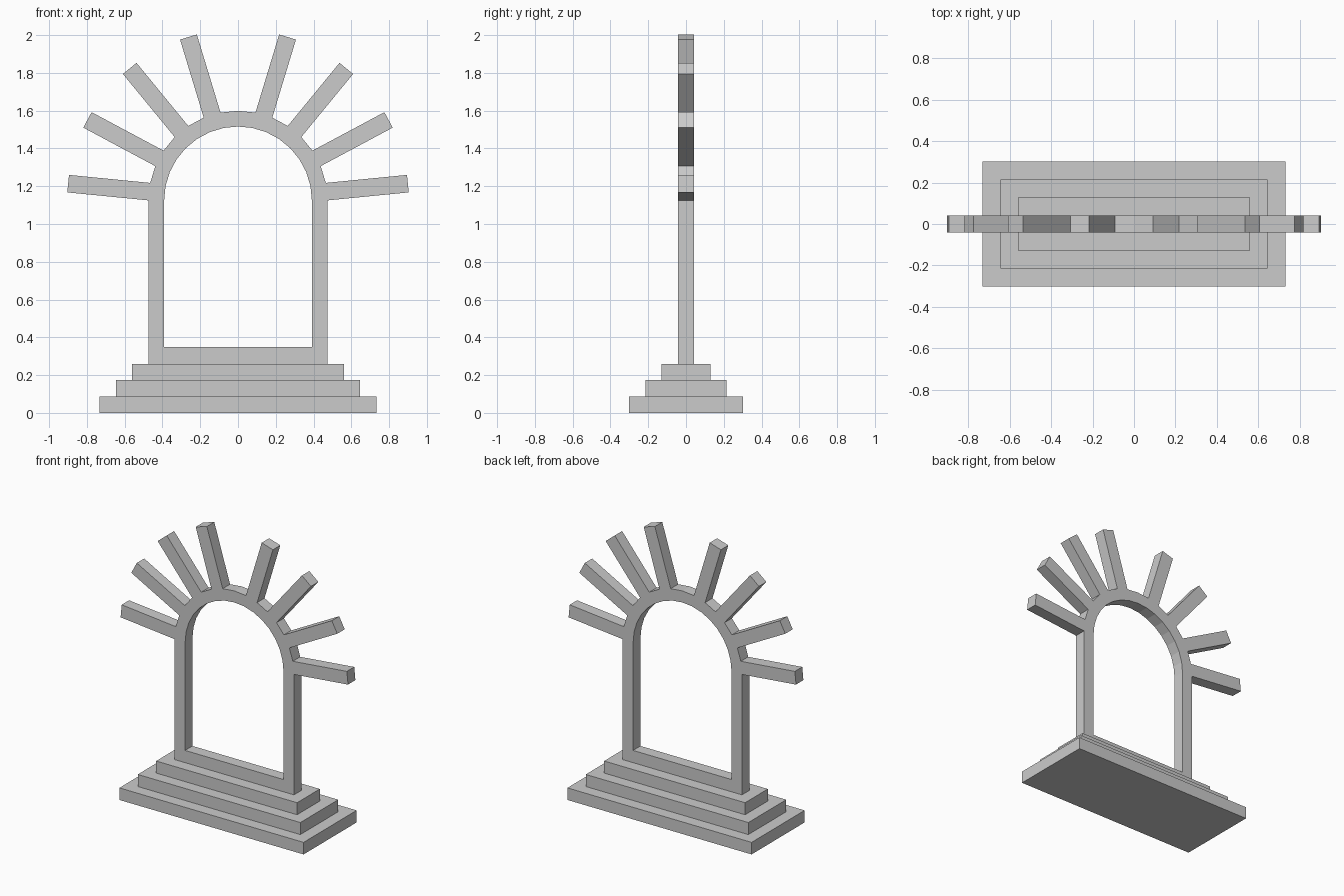
import bpy, bmesh
from math import cos, sin, pi
from mathutils import Vector

cube = bpy.data.objects.get("Cube")
if cube:
    bpy.data.objects.remove(cube, do_unlink=True)

stone = bpy.data.materials.new("grey_stone")
stone.use_nodes = True
grey = (0.6, 0.6, 0.6, 1)
stone.diffuse_color = grey
stone.node_tree.nodes["Principled BSDF"].inputs["Base Color"].default_value = grey


def finish(bm, name):
    bmesh.ops.recalc_face_normals(bm, faces=bm.faces[:])
    mesh = bpy.data.meshes.new(name)
    bm.to_mesh(mesh)
    bm.free()
    mesh.materials.append(stone)
    obj = bpy.data.objects.new(name, mesh)
    bpy.context.collection.objects.link(obj)


# Stepped base: a slab whose top is inset and raised twice
STEP, BASE = 0.086, 0.26
TREAD = BASE / 3
bm = bmesh.new()
bmesh.ops.create_cube(bm, size=1)
bmesh.ops.scale(bm, vec=(1.464, 0.602, TREAD), verts=bm.verts)
bmesh.ops.translate(bm, vec=(0, 0, TREAD / 2), verts=bm.verts)
top = max(bm.faces, key=lambda f: f.calc_center_median().z)
for i in range(2):
    bmesh.ops.inset_region(bm, faces=[top], thickness=STEP, use_even_offset=True)
    top = bmesh.ops.extrude_discrete_faces(bm, faces=[top])["faces"][0]
    bmesh.ops.translate(bm, vec=(0, 0, TREAD), verts=top.verts)
finish(bm, "stepped_base")

# Arched frame with a sill, built as a ring of quads and given depth
OUTER, INNER, SPRING = 0.474, 0.391, 1.125
SEGMENTS, HALF_DEPTH = 16, 0.042


def outline(bm, radius, bottom):
    arc = [(radius * cos(pi * i / SEGMENTS), SPRING + radius * sin(pi * i / SEGMENTS))
           for i in range(SEGMENTS + 1)]
    points = [(radius, bottom)] + arc + [(-radius, bottom)]
    return [bm.verts.new((x, -HALF_DEPTH, z)) for x, z in points]


bm = bmesh.new()
outer = outline(bm, OUTER, BASE)
inner = outline(bm, INNER, 0.348)
count = len(outer)
front = [bm.faces.new((outer[i], outer[(i + 1) % count], inner[(i + 1) % count], inner[i]))
         for i in range(count)]
extruded = bmesh.ops.extrude_face_region(bm, geom=front, use_keep_orig=True)["geom"]
back = [v for v in extruded if isinstance(v, bmesh.types.BMVert)]
bmesh.ops.translate(bm, vec=(0, 2 * HALF_DEPTH, 0), verts=back)
bmesh.ops.recalc_face_normals(bm, faces=bm.faces[:])

# Rays: every other outer facet of each half arch, pulled straight outwards
RAY_LENGTH = 0.432
rays = []
for face in bm.faces:
    c = face.calc_center_median() - Vector((0, 0, SPRING))
    if abs(face.normal.y) < 0.1 and c.z > 0 and c.length > (OUTER + INNER) / 2:
        facet = int(Vector((abs(c.x), c.z)).angle(Vector((1, 0))) / (pi / SEGMENTS))
        if facet % 2 == 0:
            rays.append((face, face.normal.copy()))
for face, direction in rays:
    tip = bmesh.ops.extrude_discrete_faces(bm, faces=[face])["faces"][0]
    bmesh.ops.translate(bm, vec=direction * RAY_LENGTH, verts=tip.verts)
finish(bm, "arch_frame_with_rays")
